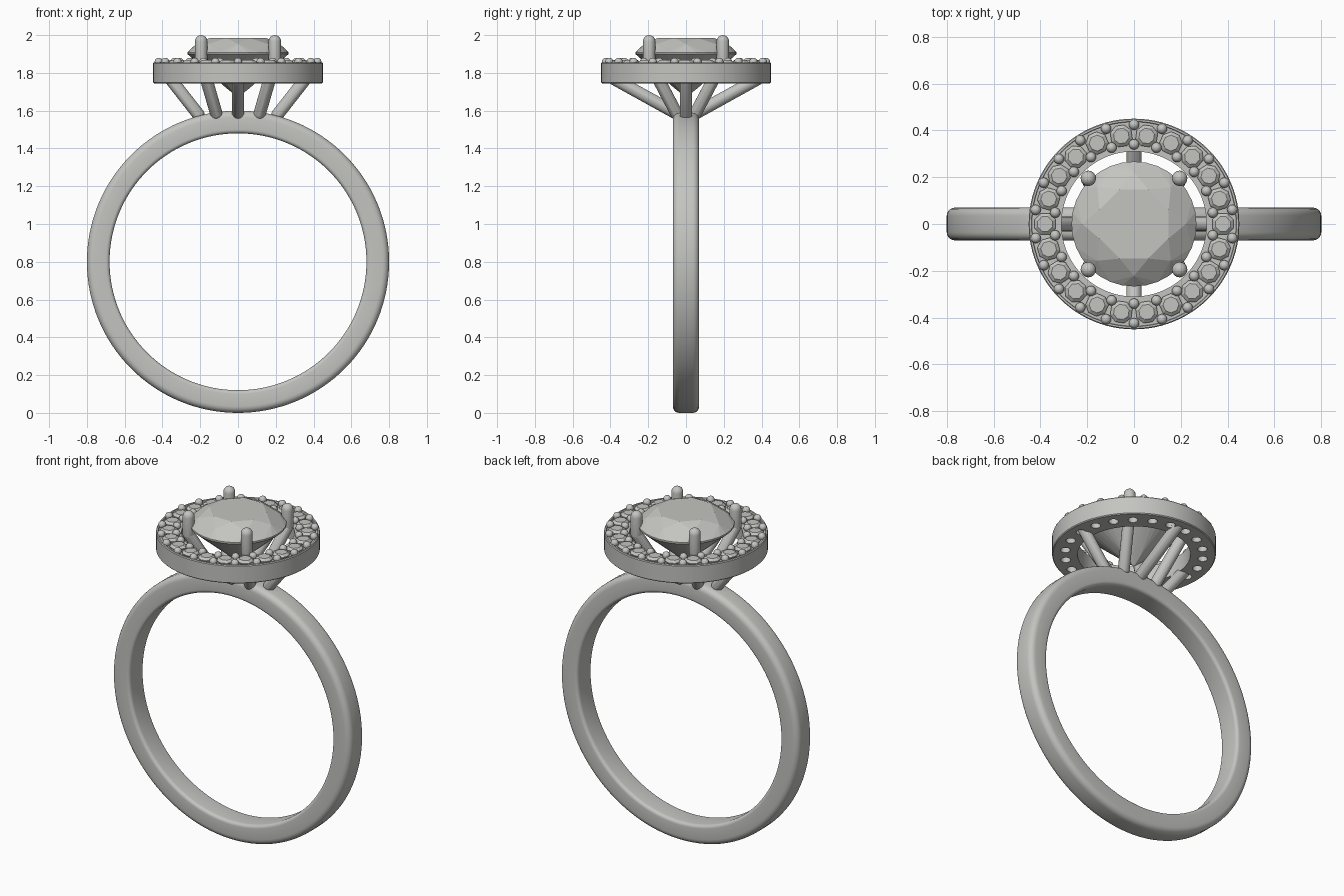
import bpy, bmesh
from math import sin, cos, pi, radians
from mathutils import Vector, Matrix

cube = bpy.data.objects.get("Cube")
if cube:
    bpy.data.objects.remove(cube, do_unlink=True)

# Single polished grey
GREY = (0.55, 0.55, 0.53, 1.0)
metal = bpy.data.materials.new("polished grey")
metal.use_nodes = True
metal.diffuse_color = GREY
metal.node_tree.nodes["Principled BSDF"].inputs["Base Color"].default_value = GREY


def finish(bm, name, smooth=None):
    bmesh.ops.recalc_face_normals(bm, faces=bm.faces)
    me = bpy.data.meshes.new(name)
    bm.to_mesh(me)
    bm.free()
    me.materials.append(metal)
    ob = bpy.data.objects.new(name, me)
    bpy.context.collection.objects.link(ob)
    if smooth:
        shade(ob, smooth)
    return ob


def shade(ob, angle):
    bpy.ops.object.select_all(action='DESELECT')
    ob.select_set(True)
    bpy.context.view_layer.objects.active = ob
    bpy.ops.object.shade_smooth_by_angle(angle=radians(angle))


def rounded_rect(r0, r1, h0, h1, inner, outer, n=5):
    """Closed (radius, height) profile with rounded inner and outer corners."""
    pts = []
    corners = [(r1 - outer, h1 - outer, outer, 0), (r0 + inner, h1 - inner, inner, 1),
               (r0 + inner, h0 + inner, inner, 2), (r1 - outer, h0 + outer, outer, 3)]
    for r, h, rad, q in corners:
        for i in range(n + 1):
            a = (q + i / n) * pi / 2
            pts.append((r + rad * cos(a), h + rad * sin(a)))
    return pts


def lathe(profile, steps, matrix):
    """Sweep a closed profile all the way round the local z axis."""
    bm = bmesh.new()
    rings = []
    for s in range(steps):
        a = 2 * pi * s / steps
        rings.append([bm.verts.new(matrix @ Vector((r * cos(a), r * sin(a), h)))
                      for r, h in profile])
    n = len(profile)
    for s in range(steps):
        p, q = rings[s], rings[(s + 1) % steps]
        for i in range(n):
            j = (i + 1) % n
            bm.faces.new((p[i], q[i], q[j], p[j]))
    return bm


def add_hull(bm, points):
    verts = [bm.verts.new(p) for p in points]
    res = bmesh.ops.convex_hull(bm, input=verts)
    loose = [v for v in res["geom_interior"] if isinstance(v, bmesh.types.BMVert)]
    bmesh.ops.delete(bm, geom=loose, context='VERTS')


def circle(r, z, n, turn=0.0):
    return [Vector((r * cos(turn + 2 * pi * i / n), r * sin(turn + 2 * pi * i / n), z))
            for i in range(n)]


def ball(bm, centre, r):
    bmesh.ops.create_uvsphere(bm, u_segments=16, v_segments=10, radius=r,
                              matrix=Matrix.Translation(centre))


def rod(name, path, r):
    """Round-ended rod: each length is the hull of two balls."""
    tmp = bmesh.new()
    ball(tmp, (0, 0, 0), r)
    sphere = [v.co.copy() for v in tmp.verts]
    tmp.free()
    bm = bmesh.new()
    for a, b in zip(path, path[1:]):
        add_hull(bm, [p + Vector(e) for e in (a, b) for p in sphere])
    return finish(bm, name, 50)


# Finger band, turned about the y axis
upright = Matrix.Translation((0, 0, 0.8)) @ Matrix.Rotation(pi / 2, 4, 'X')
finish(lathe(rounded_rect(0.68, 0.8, -0.07, 0.07, 0.02, 0.035), 128, upright), "band", 40)

# Halo ring with a shallow raised rim
BOTTOM, FLOOR, RIM = 1.745, 1.847, 1.856
halo_profile = [(0.31, BOTTOM), (0.445, BOTTOM), (0.45, BOTTOM + 0.005), (0.45, RIM - 0.005),
                (0.446, RIM), (0.438, RIM), (0.436, FLOOR), (0.31, FLOOR)]
halo = finish(lathe(halo_profile, 96, Matrix.Identity(4)), "halo_ring")

# Drilled seats under the small stones
COUNT, SEAT_R = 22, 0.38
STEP = 2 * pi / COUNT
bm = bmesh.new()
for i in range(COUNT):
    a = i * STEP
    bmesh.ops.create_cone(bm, cap_ends=True, segments=16, radius1=0.027, radius2=0.027, depth=0.3,
                          matrix=Matrix.Translation((SEAT_R * cos(a), SEAT_R * sin(a), 1.8)))
cutter = finish(bm, "seat_cutter")
cutter.hide_render = True
mod = halo.modifiers.new("seats", 'BOOLEAN')
mod.operation = 'DIFFERENCE'
mod.solver = 'EXACT'
mod.object = cutter
bpy.context.view_layer.objects.active = halo
bpy.ops.object.modifier_apply(modifier=mod.name)
bpy.data.objects.remove(cutter, do_unlink=True)
shade(halo, 35)

# Small faceted stones round the halo
bm = bmesh.new()
for i in range(COUNT):
    a = i * STEP
    turn = a + pi / 8
    seat = Vector((SEAT_R * cos(a), SEAT_R * sin(a), 0))
    shape = (circle(0.034, 1.867, 8, turn) + circle(0.049, 1.855, 8, turn)
             + circle(0.049, 1.85, 8, turn) + [Vector((0, 0, 1.79))])
    add_hull(bm, [p + seat for p in shape])
finish(bm, "halo_stones")

# Paired beads between the small stones
bm = bmesh.new()
for i in range(COUNT):
    a = (i + 0.5) * STEP
    for r in (0.34, 0.424):
        ball(bm, (r * cos(a), r * sin(a), 1.858), 0.022)
finish(bm, "halo_beads", 60)

# Large brilliant-cut centre stone
bm = bmesh.new()
add_hull(bm, circle(0.16, 1.985, 8, pi / 8) + circle(0.222, 1.953, 8)
         + circle(0.267, 1.909, 32) + circle(0.267, 1.899, 32)
         + circle(0.06, 1.718, 8) + [Vector((0, 0, 1.67))])
finish(bm, "centre_stone")

# Four prongs rising from the band, past the halo, to grip the stone
for sx, side in ((1, "left"), (-1, "right")):
    for sy, end in ((1, "back"), (-1, "front")):
        rod(f"prong_{end}_{side}",
            [(sx * 0.115, sy * 0.05, 1.585), (sx * 0.195, sy * 0.195, 1.86),
             (sx * 0.195, sy * 0.195, 1.967)], 0.033)

# Four struts carrying the halo
for s, side, end in ((1, "left", "back"), (-1, "right", "front")):
    rod(f"strut_{side}", [(s * 0.21, 0, 1.58), (s * 0.355, 0, 1.765)], 0.033)
    rod(f"strut_{end}", [(0, s * 0.05, 1.585), (0, s * 0.375, 1.765)], 0.033)
